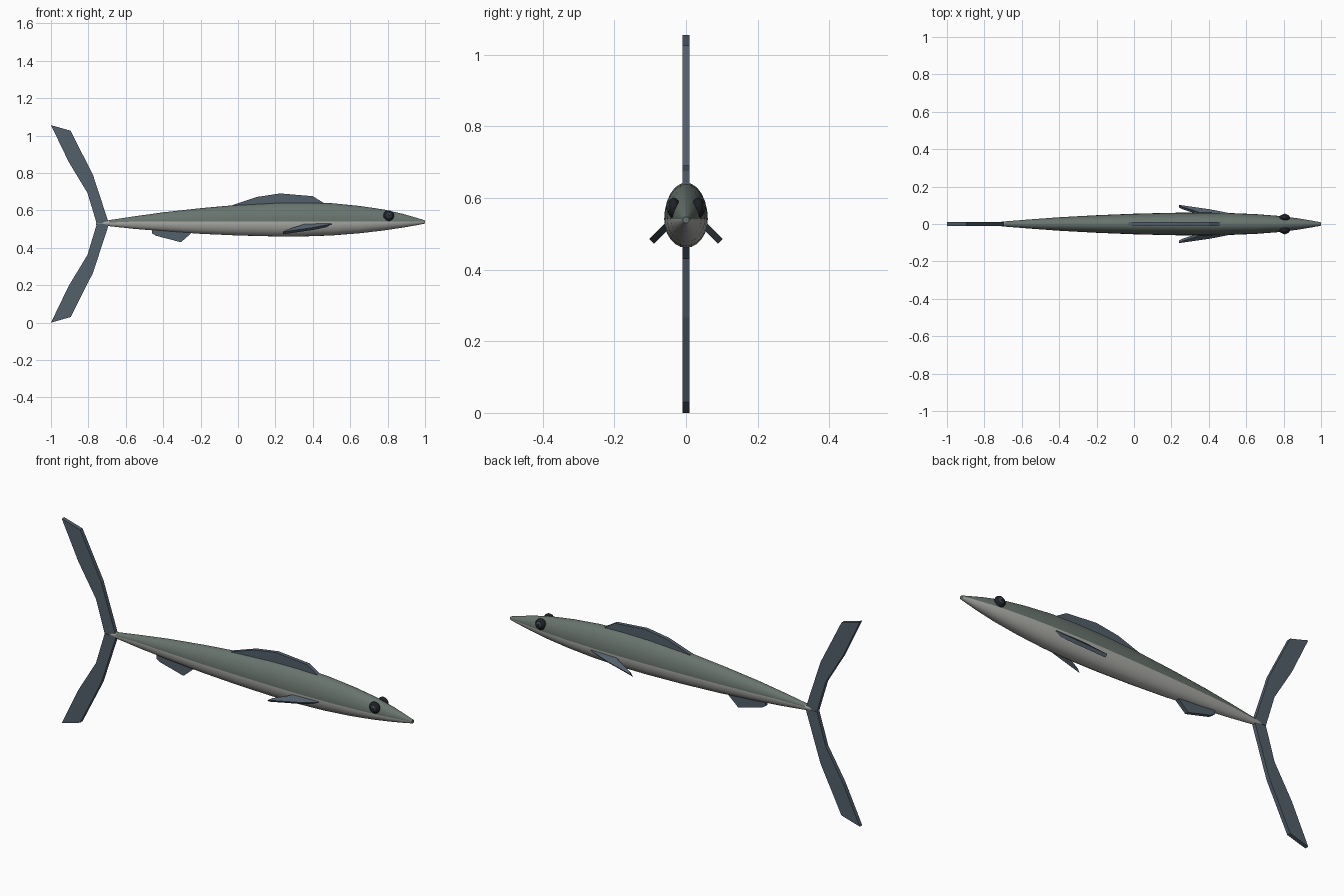
import bpy, bmesh, math
from mathutils import Vector, Matrix

if "Cube" in bpy.data.objects:
    bpy.data.objects.remove(bpy.data.objects["Cube"])


def material(name, rgb):
    m = bpy.data.materials.new(name)
    m.diffuse_color = (*rgb, 1)
    m.use_nodes = True
    m.node_tree.nodes["Principled BSDF"].inputs["Base Color"].default_value = m.diffuse_color
    return m


BACK = material("grey green back", (0.14, 0.175, 0.155))
BELLY = material("pale belly", (0.42, 0.42, 0.40))
FIN = material("slate fin", (0.085, 0.115, 0.145))
DARK = material("eye black", (0.012, 0.014, 0.018))
IRIS = material("eye slate", (0.05, 0.07, 0.09))
GLINT = material("eye glint", (0.6, 0.6, 0.6))


def finish(name, bm, mats, smooth=True):
    bmesh.ops.recalc_face_normals(bm, faces=bm.faces)
    me = bpy.data.meshes.new(name)
    bm.to_mesh(me)
    bm.free()
    for m in mats:
        me.materials.append(m)
    ob = bpy.data.objects.new(name, me)
    bpy.context.collection.objects.link(ob)
    if smooth:
        bpy.ops.object.select_all(action='DESELECT')
        ob.select_set(True)
        bpy.context.view_layer.objects.active = ob
        bpy.ops.object.shade_smooth_by_angle(angle=math.radians(35))
    return ob


# Body: egg-shaped rings of (x, top, bottom, half width) split at a side line
SECTIONS = [(-0.76, .535, .523, .006), (-0.69, .548, .516, .014),
            (-0.55, .569, .501, .025), (-0.4, .590, .489, .036),
            (-0.2, .612, .475, .047), (0, .630, .466, .055),
            (.2, .641, .461, .060), (.35, .643, .461, .061),
            (.5, .639, .466, .059), (.65, .624, .478, .053),
            (.78, .605, .493, .043), (.88, .582, .508, .030),
            (.95, .562, .520, .018), (1.0, .547, .530, .009)]
N = 24
bm = bmesh.new()
rings = []
for x, top, bottom, w in SECTIONS:
    side = min(.541, bottom + (top - bottom) * .6)
    ring = []
    for i in range(N):
        a = math.tau * i / N
        s = math.sin(a)
        z = side + s * (top - side if s > 0 else side - bottom)
        ring.append(bm.verts.new((x, w * math.cos(a), z)))
    rings.append(ring)
for k, (r, q) in enumerate(zip(rings, rings[1:])):
    for i in range(N):
        f = bm.faces.new((r[i], r[(i + 1) % N], q[(i + 1) % N], q[i]))
        f.material_index = 0 if i < N // 2 and k > 0 else 1
bm.faces.new(rings[0]).material_index = 1
bm.faces.new(rings[-1])
finish("body", bm, [BACK, BELLY])


# Fins: flat outlines given a thickness
def plate(name, outline, to_world, thick):
    bm = bmesh.new()
    sides = [[bm.verts.new(to_world(u, v, t)) for u, v in outline]
             for t in (-thick / 2, thick / 2)]
    n = len(outline)
    for s in sides:
        bm.faces.new(s)
    for i in range(n):
        j = (i + 1) % n
        bm.faces.new((sides[0][i], sides[0][j], sides[1][j], sides[1][i]))
    return finish(name, bm, [FIN], False)


def upright(u, v, t):
    return (u, t, v)


TAIL = [(-.69, 0), (-.73, .22 - .22), (-.755, 0), (-.805, .165), (-.905, .33),
        (-1, .527), (-.895, .497), (-.775, .26)]
TAIL.pop(1)
plate("upper_tail_fin", [(u, .529 + v) for u, v in TAIL], upright, .02)
plate("lower_tail_fin", [(u, .527 - v) for u, v in TAIL], upright, .02)
plate("dorsal_fin", [(-.03, .60), (-.03, .628), (.10, .672), (.225, .691),
                     (.40, .676), (.465, .636), (.465, .60)], upright, .02)
plate("anal_fin", [(-.46, .478), (-.44, .465), (-.305, .43), (-.25, .478),
                   (-.25, .50), (-.46, .50)], upright, .02)

# Side fins slope outward and down, swept back
R = math.sqrt(.5)
for name, s in (("left_side_fin", 1), ("right_side_fin", -1)):
    plate(name, [(.50, -.012), (.50, .003), (.40, .030), (.24, .062),
                 (.26, .046), (.33, .015), (.38, -.012)],
          lambda u, v, t: (u, s * (.052 + R * v + R * t), .523 - R * v + R * t), .018)


# Eyes: flattened ball, iris, pupil and glint
def ball(name, centre, radii, mat):
    bm = bmesh.new()
    bmesh.ops.create_uvsphere(bm, u_segments=16, v_segments=10, radius=1,
                              matrix=Matrix.Translation(centre) @ Matrix.Diagonal((*radii, 1)))
    return finish(name, bm, [mat])


for side, s in (("left", 1), ("right", -1)):
    ball(side + "_eye", Vector((.805, s * .034, .572)), (.029, .018, .029), DARK)
    ball(side + "_iris", Vector((.806, s * .041, .573)), (.019, .0125, .019), IRIS)
    ball(side + "_pupil", Vector((.807, s * .045, .574)), (.012, .010, .012), DARK)
    ball(side + "_glint", Vector((.811, s * .053, .579)), (.003, .002, .003), GLINT)
